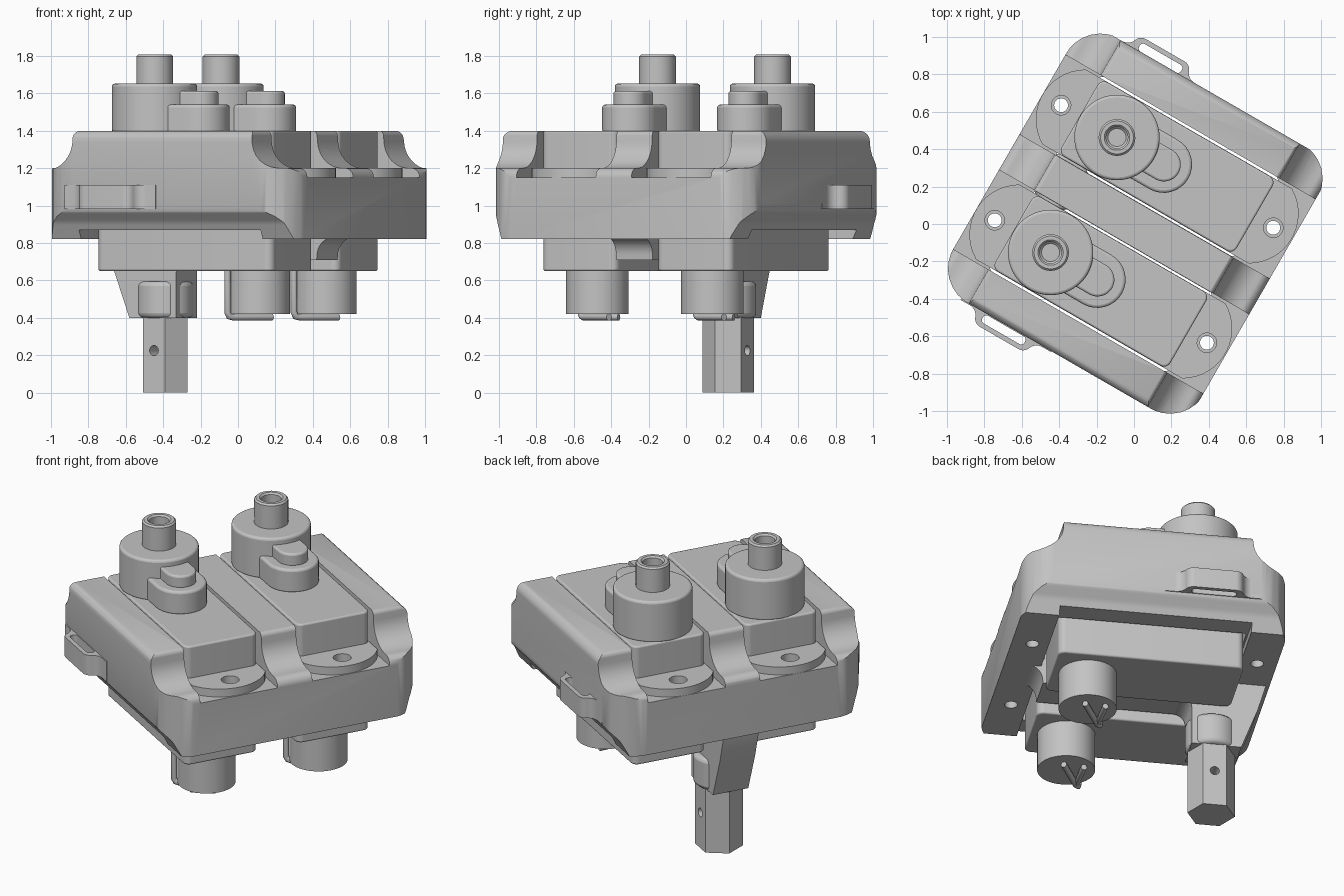
import bpy, bmesh, math
from mathutils import Vector

cube = bpy.data.objects.get("Cube")
if cube:
    bpy.data.objects.remove(cube, do_unlink=True)

mat = bpy.data.materials.new("plain grey")
mat.use_nodes = True
GREY = (0.55, 0.55, 0.55, 1)
mat.diffuse_color = GREY
mat.node_tree.nodes["Principled BSDF"].inputs["Base Color"].default_value = GREY
parts = []


def round_poly(corners, steps=8):
    """Corners are (a, b) or (a, b, radius); returns the filleted outline."""
    out, n = [], len(corners)
    for i, c in enumerate(corners):
        p = Vector(c[:2])
        if len(c) < 3:
            out.append(p)
            continue
        a = (Vector(corners[i - 1][:2]) - p).normalized()
        b = (Vector(corners[(i + 1) % n][:2]) - p).normalized()
        half = a.angle(b) / 2
        mid = p + (a + b).normalized() * (c[2] / math.sin(half))
        reach = c[2] / math.tan(half)
        s, e = p + a * reach - mid, p + b * reach - mid
        out += [mid + s.lerp(e, k / steps).normalized() * c[2] for k in range(steps + 1)]
    return out


def rect(u0, u1, v0, v1, r):
    return round_poly([(u0, v0, r), (u1, v0, r), (u1, v1, r), (u0, v1, r)])


def circle(u, v, r, n=40):
    return [(u + r * math.cos(math.tau * k / n), v + r * math.sin(math.tau * k / n)) for k in range(n)]


def stadium(u0, u1, v, r, n=16):
    ends = [(u1, -90), (u0, 90)]
    return [(u + r * math.cos(math.radians(a + 180 * k / n)), v + r * math.sin(math.radians(a + 180 * k / n)))
            for u, a in ends for k in range(n + 1)]


def prism(name, outline, lo, hi, axis="z", bevel=0):
    place = {"z": lambda a, b, t: (a, b, t), "x": lambda a, b, t: (t, a, b), "y": lambda a, b, t: (a, t, b)}[axis]
    bm = bmesh.new()
    rings = [[bm.verts.new(place(p[0], p[1], t)) for p in outline] for t in (lo, hi)]
    bm.faces.new(rings[0])
    bm.faces.new(rings[1])
    n = len(outline)
    for i in range(n):
        j = (i + 1) % n
        bm.faces.new((rings[0][i], rings[0][j], rings[1][j], rings[1][i]))
    bmesh.ops.recalc_face_normals(bm, faces=bm.faces)
    me = bpy.data.meshes.new(name)
    bm.to_mesh(me)
    bm.free()
    me.materials.append(mat)
    ob = bpy.data.objects.new(name, me)
    bpy.context.collection.objects.link(ob)
    if bevel:
        m = ob.modifiers.new("Soft edges", "BEVEL")
        m.width, m.segments, m.limit_method, m.angle_limit = bevel, 3, "ANGLE", math.radians(50)
    parts.append(ob)
    return ob


def carve(target, cutter, operation="DIFFERENCE"):
    m = target.modifiers.new("Cut", "BOOLEAN")
    m.operation, m.solver, m.object = operation, "EXACT", cutter
    bpy.context.view_layer.objects.active = target
    bpy.ops.object.modifier_apply(modifier=m.name)
    parts.remove(cutter)
    bpy.data.objects.remove(cutter, do_unlink=True)


# Housing: plan outline crossed with its side and end profiles
housing = prism("housing", rect(-0.77, 0.78, -0.81, 0.82, 0.21), 0.82, 1.4)
side = [(0.70, 0.81), (0.75, 0.91, 0.12), (0.815, 0.98, 0.08), (0.815, 1.402, 0.06)]
cross = round_poly(side + [(-c[0], *c[1:]) for c in reversed(side)])
carve(housing, prism("cross_profile", cross, -1, 1, "x"), "INTERSECT")
end = [(0.56, 0.87), (0.56, 0.80), (0.775, 0.80), (0.775, 1.2, 0.05), (0.565, 1.2, 0.15), (0.55, 1.402, 0.03)]
scallop = round_poly(end + [(-c[0], *c[1:]) for c in reversed(end)])
carve(housing, prism("end_profile", scallop, -1, 1, "y"), "INTERSECT")

# Channels, servo openings and screw holes in the housing
for v in (-0.355, 0.355):
    carve(housing, prism("channel", rect(-1, 1, v - 0.245, v + 0.245, 0.01), 1.15, 1.6))
    carve(housing, prism("opening", rect(-0.55, 0.55, v - 0.245, v + 0.245, 0.02), 0.5, 1.6))
    for u in (-0.655, 0.655):
        carve(housing, prism("screw_hole", circle(u, v, 0.037), 0.5, 1.6))

# Two servos
for side_name, v in (("front", -0.355), ("back", 0.355)):
    prism(side_name + "_servo_case", rect(-0.54, 0.54, v - 0.23, v + 0.23, 0.04), 0.65, 1.4, bevel=0.01)

    tips = []
    for s in (1, -1):
        tips += [(s * (0.503 + 0.267 * math.cos(math.radians(a))), v + s * 0.267 * math.sin(math.radians(a)))
                 for a in range(-60, 61, 8)]
    flange = prism(side_name + "_servo_flange", tips, 1.15, 1.2)
    for u in (-0.655, 0.655):
        carve(flange, prism("flange_hole", circle(u, v, 0.052), 1, 1.3))

    prism(side_name + "_gear_boss", circle(-0.31, v, 0.228, 64), 1.39, 1.652, bevel=0.015)
    prism(side_name + "_lower_step", stadium(-0.31, -0.022, v, 0.152), 1.39, 1.54, bevel=0.015)
    prism(side_name + "_upper_step", stadium(-0.31, -0.02, v, 0.09), 1.53, 1.612, bevel=0.012)
    shaft = prism(side_name + "_output_shaft", circle(-0.31, v, 0.098), 1.64, 1.808)
    carve(shaft, prism("shaft_bore", circle(-0.31, v, 0.058), 1.68, 1.9))
    shaft.modifiers.new("Soft rim", "BEVEL").width = 0.01
    shaft.modifiers["Soft rim"].angle_limit = math.radians(50)

    # Motor can under the case, with its bent wire
    prism(side_name + "_motor_can", circle(0.333, v, 0.167, 48), 0.42, 0.66)
    wire = bpy.data.curves.new(side_name + "_wire", "CURVE")
    wire.dimensions, wire.bevel_depth, wire.bevel_resolution, wire.use_fill_caps = "3D", 0.018, 3, True
    for tip in ((-0.09, 0.08), (0.03, 0.09)):
        path = [(*tip, 0.403), (-0.08, -0.13, 0.403), (-0.096, -0.15, 0.408), (-0.1, -0.16, 0.43), (-0.1, -0.16, 0.65)]
        spline = wire.splines.new("POLY")
        spline.points.add(len(path) - 1)
        for pt, (a, b, z) in zip(spline.points, path):
            pt.co = (0.333 + a, v + b, z, 1)
    wire.materials.append(mat)
    wire_ob = bpy.data.objects.new(side_name + "_wire", wire)
    bpy.context.collection.objects.link(wire_ob)
    wire_ob.rotation_euler.z = math.radians(-30)

# Strap eyelets on the long sides
for name, s in (("front_eyelet", -1), ("back_eyelet", 1)):
    outline = [(-0.60, 0.78), (-0.60, 0.815), (-0.50, 0.815, 0.06), (-0.475, 0.888, 0.05),
               (-0.165, 0.888, 0.05), (-0.14, 0.815, 0.06), (-0.04, 0.815), (-0.04, 0.78)]
    eyelet = prism(name, [(p[0], s * p[1]) for p in round_poly(outline)], 0.983, 1.11)
    gap = [p[1] * s for p in ((0, 0.815), (0, 0.862))]
    carve(eyelet, prism("eyelet_gap", rect(-0.45, -0.19, min(gap), max(gap), 0.02), 0.9, 1.2))
    m = eyelet.modifiers.new("Soft edges", "BEVEL")
    m.width, m.segments, m.angle_limit = 0.01, 2, math.radians(60)

# Central web, hub and hexagonal post
web = [(-0.75, 0.9), (-0.75, 0.82), (-0.70, 0.65, 0.1), (-0.606, 0.4), (-0.317, 0.4), (-0.317, 0.71, 0.07),
       (0.55, 0.71), (0.56, 0.83, 0.1), (0.74, 0.83), (0.74, 0.9)]
prism("support_web", round_poly(web), -0.112, 0.112, "y")
prism("post_hub", circle(-0.45, 0, 0.15, 48), 0.4, 0.595, bevel=0.025)
post = prism("hex_post", circle(-0.45, 0, 0.138, 6), 0, 0.45)
carve(post, prism("pin_hole", circle(-0.45, 0.225, 0.027, 20), -0.5, 0.5, "y"))

# Smooth the rounded surfaces and turn the whole assembly
bpy.ops.object.select_all(action="DESELECT")
for ob in parts:
    ob.select_set(True)
    ob.rotation_euler.z = math.radians(-30)
bpy.context.view_layer.objects.active = housing
bpy.ops.object.shade_smooth_by_angle(angle=math.radians(35))
